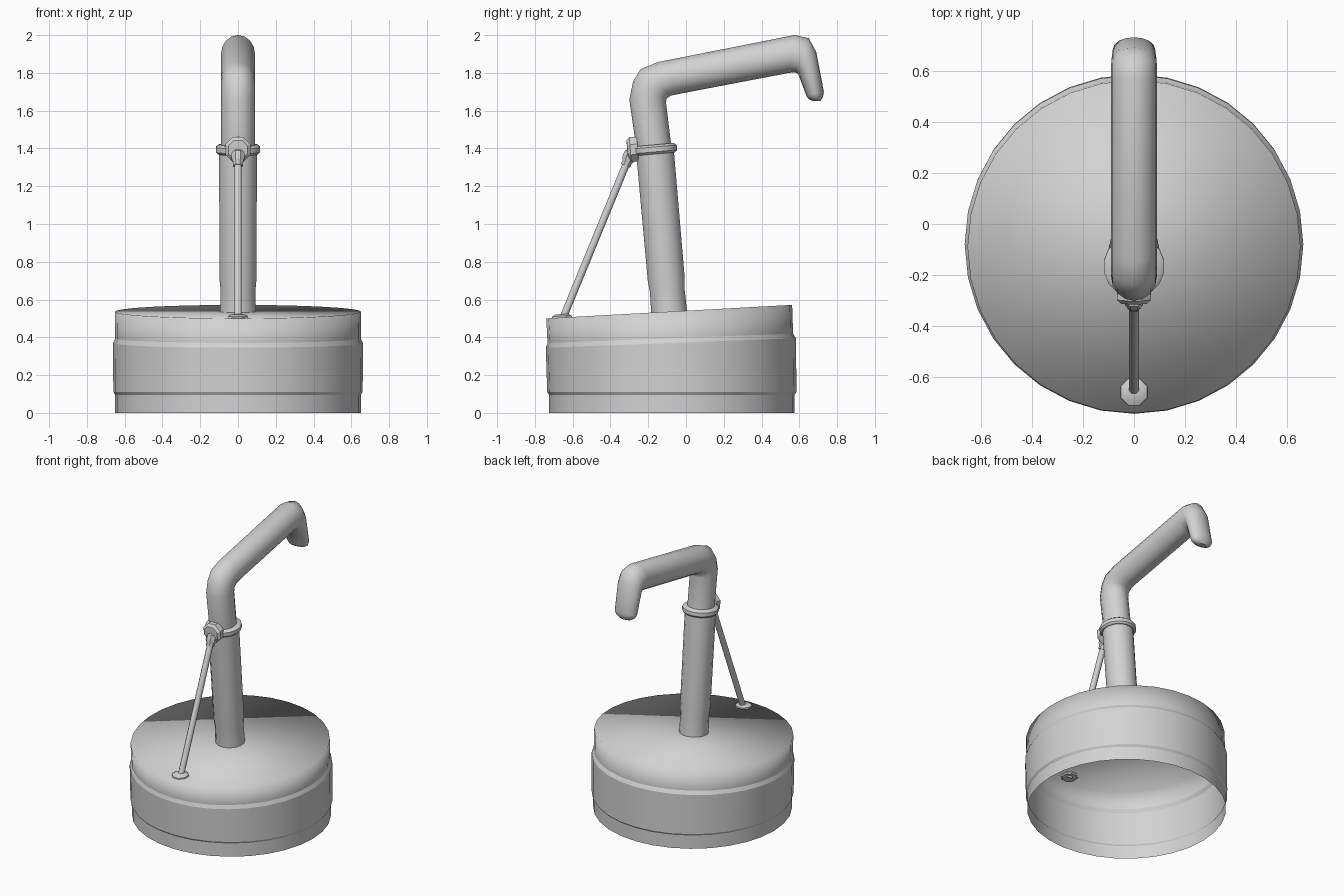
import bpy, bmesh, math
from mathutils import Vector

cube = bpy.data.objects.get("Cube")
if cube:
    bpy.data.objects.remove(cube, do_unlink=True)

metal = bpy.data.materials.new("grey metal")
metal.use_nodes = True
GREY = (0.65, 0.65, 0.65, 1)
metal.diffuse_color = GREY
metal.node_tree.nodes["Principled BSDF"].inputs["Base Color"].default_value = GREY


def loft(name, rings, cap_start=True, cap_end=True, sharp_rings=(), angle=None):
    """Skin a list of point rings into one smooth-shaded object."""
    bm = bmesh.new()
    rows = [[bm.verts.new(p) for p in ring] for ring in rings]
    n = len(rows[0])
    for a, b in zip(rows, rows[1:]):
        for i in range(n):
            j = (i + 1) % n
            bm.faces.new((a[i], a[j], b[j], b[i]))
    if cap_start:
        bm.faces.new(rows[0][::-1])
    if cap_end:
        bm.faces.new(rows[-1])
    for k in sharp_rings:
        for i in range(n):
            bm.edges.get((rows[k][i], rows[k][(i + 1) % n])).smooth = False
    if cap_start:
        bmesh.ops.recalc_face_normals(bm, faces=bm.faces)
    for f in bm.faces:
        f.smooth = True
    mesh = bpy.data.meshes.new(name)
    bm.to_mesh(mesh)
    bm.free()
    mesh.materials.append(metal)
    obj = bpy.data.objects.new(name, mesh)
    bpy.context.collection.objects.link(obj)
    if angle:
        bpy.ops.object.select_all(action="DESELECT")
        obj.select_set(True)
        bpy.context.view_layer.objects.active = obj
        bpy.ops.object.shade_smooth_by_angle(angle=math.radians(angle))
    return obj


def turned(name, base, axis, profile, sides, angle=30):
    """Revolve (distance, radius) pairs around an axis in the y-z plane."""
    base, axis = Vector(base), Vector(axis).normalized()
    u = Vector((1, 0, 0))
    v = axis.cross(u)
    rings = []
    for d, r in profile:
        turn = [2 * math.pi * (i + 0.5) / sides for i in range(sides)]
        rings.append([base + axis * d + (u * math.cos(t) + v * math.sin(t)) * r for t in turn])
    return loft(name, rings, angle=angle)


# Open-bottomed drum: height, radius, tilt and centre of each ring
drum_rings = []
for z, r, tilt, cy in [(0, .65, 0, -.075), (.095, .65, 0, -.075), (.11, .66, 0, -.075),
                       (.37, .662, .038, -.08), (.395, .65, .038, -.083), (.536, .651, .055, -.089)]:
    ring = []
    for i in range(32):
        t = 2 * math.pi * i / 32
        y = r * math.sin(t)
        ring.append((r * math.cos(t), cy + y, z + tilt * y))
    drum_rings.append(ring)
loft("drum", drum_rings, cap_start=False, sharp_rings=(1, 2, 3, 4))

# Leaning post with a slightly narrower foot
lean = Vector((0, -.075, .85)).normalized()
turned("post", (0, -.088, .52), lean,
       [(0, .097), (.13, .094), (.19, .1), (.87, .102)], 16, 40)
turned("collar", (0, -.163, 1.37), lean,
       [(0, .108), (.012, .12), (.038, .12), (.05, .105)], 16, 40)

# Bent upper pipe and spout: outer y,z / inner y,z / half width
pipe_sections = [
    (-.26, 1.38, -.075, 1.39, .09), (-.3, 1.66, -.106, 1.645, .09),
    (-.28, 1.755, -.103, 1.665, .09), (-.24, 1.82, -.08, 1.68, .09),
    (-.15, 1.857, -.03, 1.69, .09), (.573, 2, .546, 1.8, .09),
    (.65, 1.984, .578, 1.803, .09), (.69, 1.91, .594, 1.795, .088),
    (.73, 1.7, .637, 1.68, .083), (.725, 1.672, .648, 1.662, .072), (.71, 1.65, .67, 1.652, .045)]
pipe_rings = []
for yo, zo, yi, zi, w in pipe_sections:
    outer, inner = Vector((0, yo, zo)), Vector((0, yi, zi))
    mid, half = (outer + inner) / 2, (outer - inner) / 2
    pipe_rings.append([mid + half * math.cos(t) + Vector((w * math.sin(t), 0, 0))
                       for t in (2 * math.pi * i / 16 for i in range(16))])
loft("bent_pipe", pipe_rings, angle=50)

# Brace rod with its foot nut, socket and mounting ring
foot, top = Vector((0, -.656, .49)), Vector((0, -.305, 1.345))
brace = top - foot
turned("brace_rod", foot, brace, [(0, .021), (brace.length, .021)], 8, 50)
turned("foot_nut", (0, -.656, .493), (0, -.055, 1),
       [(0, .05), (.008, .058), (.02, .056), (.03, .035)], 8)
turned("rod_socket", top, -brace,
       [(-.05, .02), (-.035, .036), (0, .038), (.02, .028), (.04, .028)], 8)
turned("mounting_ring", (0, -.255, 1.397), (0, -1, -.09),
       [(0, .07), (.04, .072), (.055, .055), (.056, .04)], 8)
